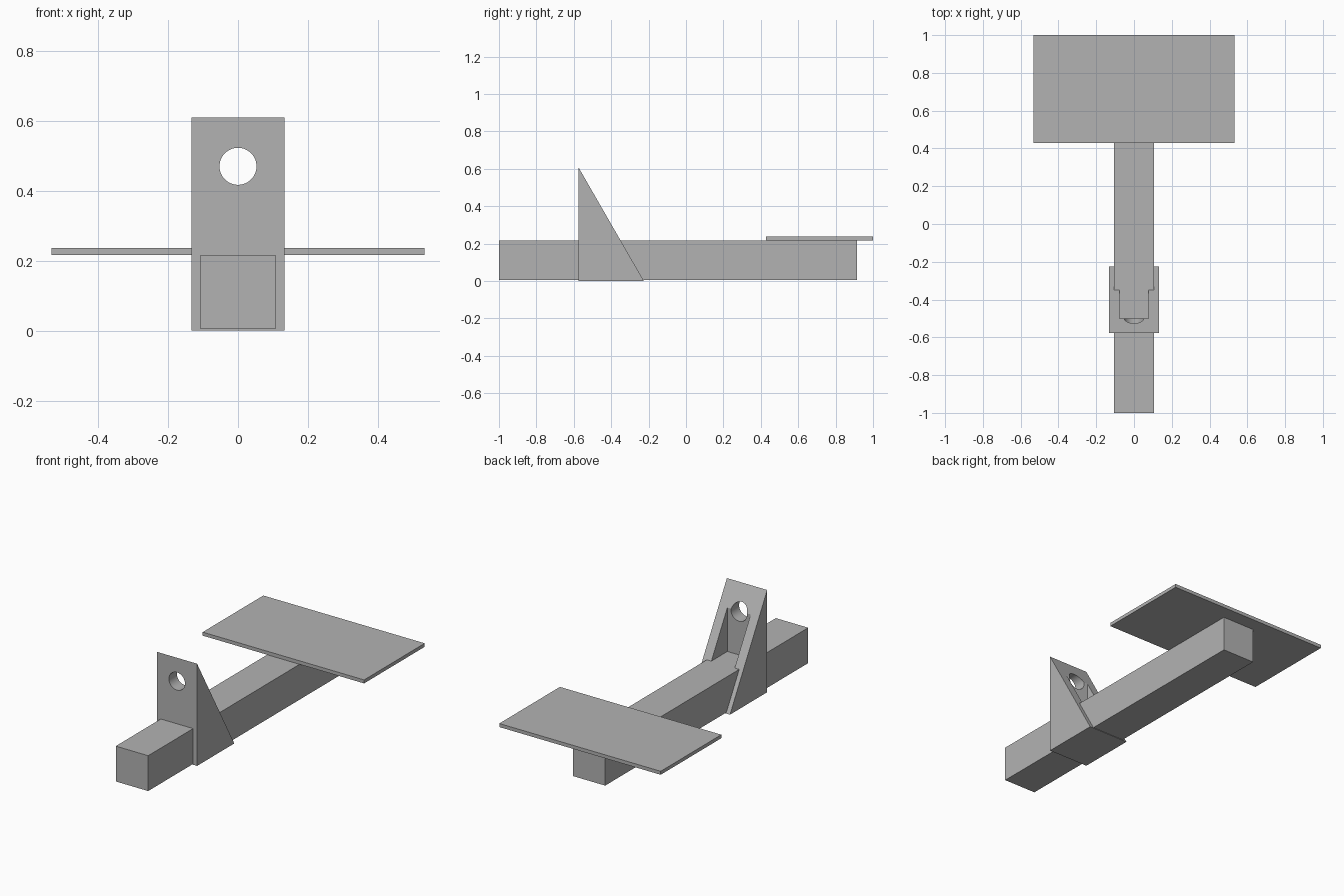
import bpy
import bmesh
from mathutils import Matrix, Vector

cube = bpy.data.objects.get("Cube")
if cube:
    bpy.data.objects.remove(cube, do_unlink=True)

# Single plain grey
grey = bpy.data.materials.new("plain grey")
grey.use_nodes = True
grey.diffuse_color = (0.45, 0.45, 0.45, 1)
grey.node_tree.nodes["Principled BSDF"].inputs["Base Color"].default_value = (0.45, 0.45, 0.45, 1)


def add_object(name, bm):
    bmesh.ops.recalc_face_normals(bm, faces=bm.faces)
    mesh = bpy.data.meshes.new(name)
    bm.to_mesh(mesh)
    bm.free()
    mesh.materials.append(grey)
    obj = bpy.data.objects.new(name, mesh)
    bpy.context.collection.objects.link(obj)
    return obj


def box(name, low, high):
    low, high = Vector(low), Vector(high)
    bm = bmesh.new()
    place = Matrix.Translation((low + high) / 2) @ Matrix.Diagonal((*(high - low), 1))
    bmesh.ops.create_cube(bm, size=1, matrix=place)
    return add_object(name, bm)


def extrude_side_profile(name, points, half_width):
    bm = bmesh.new()
    face = bm.faces.new([bm.verts.new((-half_width, y, z)) for y, z in points])
    grown = bmesh.ops.extrude_face_region(bm, geom=[face])
    verts = [v for v in grown["geom"] if isinstance(v, bmesh.types.BMVert)]
    bmesh.ops.translate(bm, verts=verts, vec=(2 * half_width, 0, 0))
    return add_object(name, bm)


def cut(target, cutter):
    mod = target.modifiers.new(cutter.name, "BOOLEAN")
    mod.operation = "DIFFERENCE"
    mod.solver = "EXACT"
    mod.object = cutter
    cutter.hide_render = True
    cutter.hide_viewport = True
    cutter.display_type = "WIRE"


# Long beam and the flat plate lying on its rear end
box("beam", (-0.107, -1, 0.005), (0.107, 0.915, 0.216))
box("rear_plate", (-0.533, 0.428, 0.216), (0.533, 1, 0.237))

# Triangular bracket around the beam
bracket = extrude_side_profile(
    "bracket", [(-0.576, 0), (-0.225, 0), (-0.576, 0.61)], 0.133)

# Slot between the two side webs, its floor hidden inside the beam
cut(bracket, box("slot_cutter", (-0.077, -0.5, 0.1), (0.077, 0, 0.8)))

# Round hole through the upright face
bm = bmesh.new()
bmesh.ops.create_cone(
    bm, cap_ends=True, segments=48, radius1=0.053, radius2=0.053, depth=0.6,
    matrix=Matrix.Translation((0, -0.5, 0.47)) @ Matrix.Rotation(1.5707963, 4, "X"))
hole = add_object("hole_cutter", bm)
for face in hole.data.polygons:
    face.use_smooth = len(face.vertices) == 4
cut(bracket, hole)
